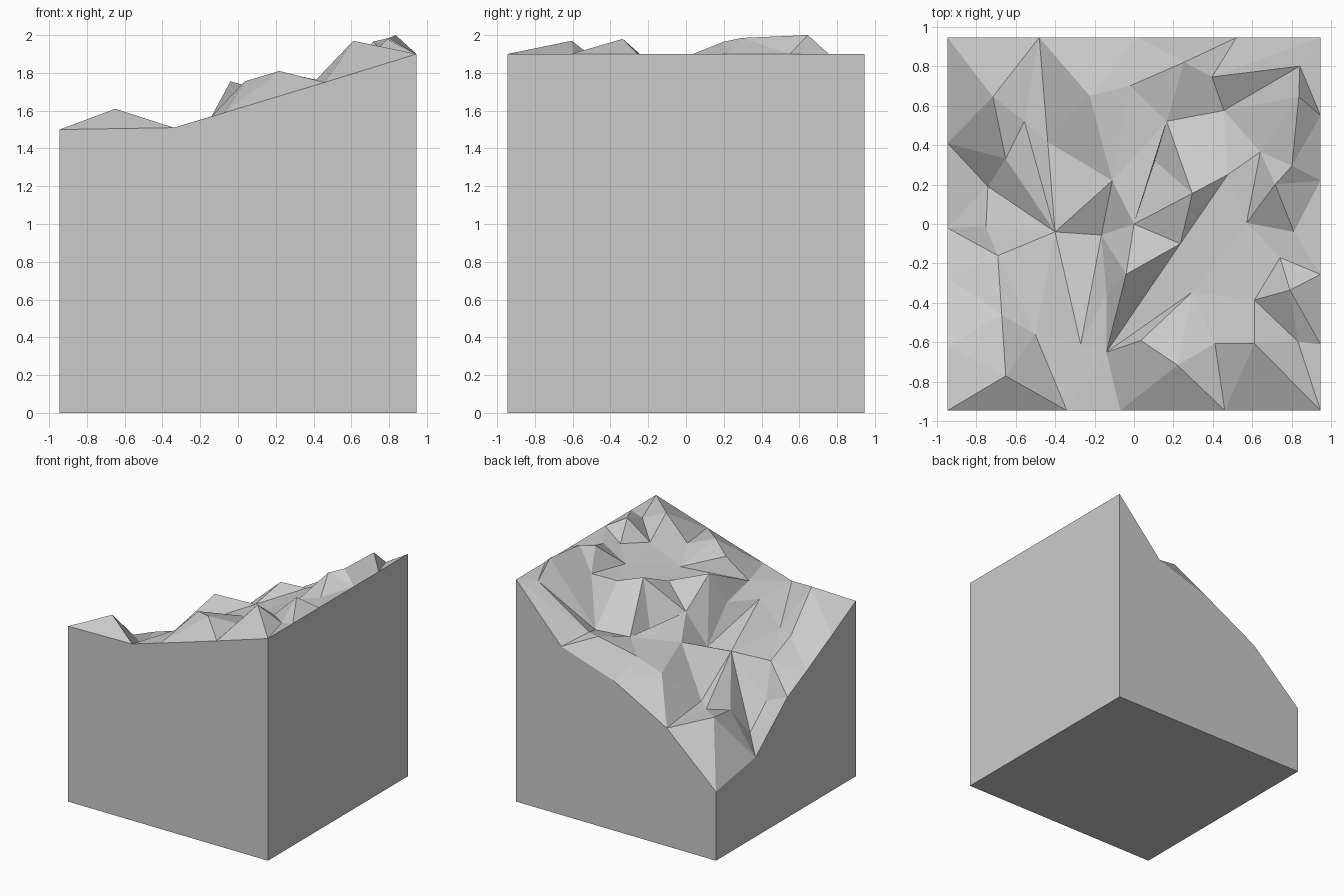
import bpy
import bmesh
from mathutils import Vector
from mathutils.geometry import delaunay_2d_cdt

default_cube = bpy.data.objects.get("Cube")
if default_cube:
    bpy.data.objects.remove(default_cube, do_unlink=True)

HALF = 0.945

# Heights along each upper edge of the block: (distance along the edge, height)
front_edge = [(-HALF, 1.5), (-.34, 1.51), (-.07, 1.59), (.46, 1.75)]
right_edge = [(-HALF, 1.9), (-.61, 1.9), (-.255, 1.9), (.22, 1.9), (.55, 1.9)]
back_edge = [(HALF, 1.9), (.52, 1.44), (.02, 1.28), (-.48, 1.01)]
left_edge = [(HALF, .59), (.41, .68), (-.02, 1.03), (-.27, 1.15), (-.62, 1.33)]

rim = [(x, -HALF, z) for x, z in front_edge]
rim += [(HALF, y, z) for y, z in right_edge]
rim += [(x, HALF, z) for x, z in back_edge]
rim += [(-HALF, y, z) for y, z in left_edge]

# Ridge and valley lines: every line is kept as a crease in the surface
creases = {
    "scarp": [(-.69, -.16, 1.22), (-.4, -.04, 1.27), (-.11, .22, 1.37),
              (-.02, .7, 1.41), (.255, .82, 1.55), (.395, .745, 1.52)],
    "shelf": [(.84, .8, 1.86), (.455, .575, 1.46), (.165, .52, 1.455), (0, 0, 1.515)],
    "middle_ridge": [(.295, .155, 1.79), (.475, .25, 1.75), (.235, -.1, 1.68),
                     (-.14, -.65, 1.57)],
    "crag": [(-.14, -.355, 1.5), (-.04, -.255, 1.755)],
    "front_ridge": [(.035, -.59, 1.755), (.22, -.715, 1.81), (.41, -.605, 1.76),
                    (.61, -.605, 1.97), (.61, -.385, 1.8), (.79, -.335, 1.98),
                    (.83, -.595, 1.87)],
    "front_hollow": [(.295, -.345, 1.69)],
    "east_ridge": [(.57, .005, 1.775), (.715, .2, 1.965), (.8, .295, 1.985),
                   (.835, .645, 2.0)],
    "east_hollow": [(.74, -.17, 1.835), (.81, -.04, 1.87)],
    "east_dip": [(.64, .365, 1.81)],
    "west_spur": [(-.65, -.77, 1.61), (-.67, -.46, 1.315)],
    "west_gully": [(-.5, -.56, 1.3)],
    "west_bowl": [(-.74, .19, .75), (-.65, .33, .975), (-.555, .52, 1.03),
                  (-.715, .645, 1.05)],
    "west_foot": [(-.75, -.015, .95)],
    "bowl_floor": [(-.437, .416, 1.03)],
    "central_slope": [(-.165, -.056, 1.24), (-.27, -.61, 1.465)],
    "north_step": [(.105, .32, 1.37)],
    "north_bump": [(-.225, .65, 1.3)],
}

# Creases that join one line to another: (line, point, line, point)
joins = [
    ("rim", 9, "scarp", 5), ("rim", 9, "shelf", 0), ("scarp", 5, "shelf", 1),
    ("shelf", 1, "middle_ridge", 1), ("shelf", 2, "middle_ridge", 0),
    ("shelf", 3, "middle_ridge", 0), ("shelf", 3, "middle_ridge", 2),
    ("middle_ridge", 0, "middle_ridge", 2), ("shelf", 3, "crag", 1),
    ("middle_ridge", 2, "crag", 1), ("middle_ridge", 3, "crag", 1),
    ("middle_ridge", 3, "front_hollow", 0), ("front_hollow", 0, "front_ridge", 1),
    ("middle_ridge", 3, "front_ridge", 0), ("front_hollow", 0, "front_ridge", 2),
    ("rim", 3, "front_ridge", 1), ("rim", 3, "front_ridge", 2),
    ("rim", 4, "front_ridge", 3), ("rim", 5, "front_ridge", 5),
    ("rim", 6, "front_ridge", 5), ("rim", 7, "east_ridge", 2),
    ("rim", 7, "east_hollow", 1), ("east_ridge", 1, "east_hollow", 1),
    ("east_ridge", 0, "east_dip", 0), ("east_ridge", 2, "east_dip", 0),
    ("east_ridge", 3, "shelf", 0), ("rim", 8, "east_ridge", 3),
    ("scarp", 0, "west_spur", 1), ("scarp", 0, "west_gully", 0),
    ("west_gully", 0, "rim", 1), ("west_spur", 0, "rim", 1),
    ("rim", 14, "west_bowl", 0), ("west_bowl", 0, "scarp", 1),
    ("west_bowl", 1, "scarp", 1), ("west_bowl", 2, "scarp", 1),
    ("west_bowl", 3, "rim", 12), ("bowl_floor", 0, "rim", 12),
    ("west_foot", 0, "west_bowl", 0), ("west_foot", 0, "scarp", 0),
    ("scarp", 1, "central_slope", 0), ("scarp", 2, "central_slope", 0),
]


def collect_network():
    """Gather all points and the crease edges between them."""
    points, edges, start = list(rim), [], {"rim": 0}
    count = len(rim)
    edges += [(i, (i + 1) % count) for i in range(count)]
    for name, line in creases.items():
        start[name] = first = len(points)
        points.extend(line)
        edges += [(first + i, first + i + 1) for i in range(len(line) - 1)]
    edges += [(start[a] + i, start[b] + j) for a, i, b, j in joins]
    return points, edges


def build_block():
    points, edges = collect_network()
    flat = [Vector(p[:2]) for p in points]
    verts, _, faces, sources, _, _ = delaunay_2d_cdt(flat, edges, [], 0, 1e-5)

    bm = bmesh.new()
    # Rocky top surface
    top = []
    for co, source in zip(verts, sources):
        if source:
            height = points[source[0]][2]
        else:
            near = min(points, key=lambda p: (Vector(p[:2]) - co).length)
            height = near[2]
        top.append(bm.verts.new((co.x, co.y, height)))
    for face in faces:
        bm.faces.new([top[i] for i in face])

    # Straight sides down to the ground
    border = [e for e in bm.edges if e.is_boundary]
    walls = bmesh.ops.extrude_edge_only(bm, edges=border)["geom"]
    for v in walls:
        if isinstance(v, bmesh.types.BMVert):
            v.co.z = 0

    # Flat underside
    bottom = [e for e in bm.edges if e.is_boundary]
    bmesh.ops.contextual_create(bm, geom=bottom)
    bmesh.ops.recalc_face_normals(bm, faces=bm.faces)

    mesh = bpy.data.meshes.new("terrain_block")
    bm.to_mesh(mesh)
    bm.free()
    return mesh


# One plain stone colour
stone = bpy.data.materials.new("stone_grey")
stone.use_nodes = True
grey = (0.6, 0.6, 0.6, 1)
stone.diffuse_color = grey
stone.node_tree.nodes["Principled BSDF"].inputs["Base Color"].default_value = grey

block = bpy.data.objects.new("terrain_block", build_block())
block.data.materials.append(stone)
bpy.context.collection.objects.link(block)
